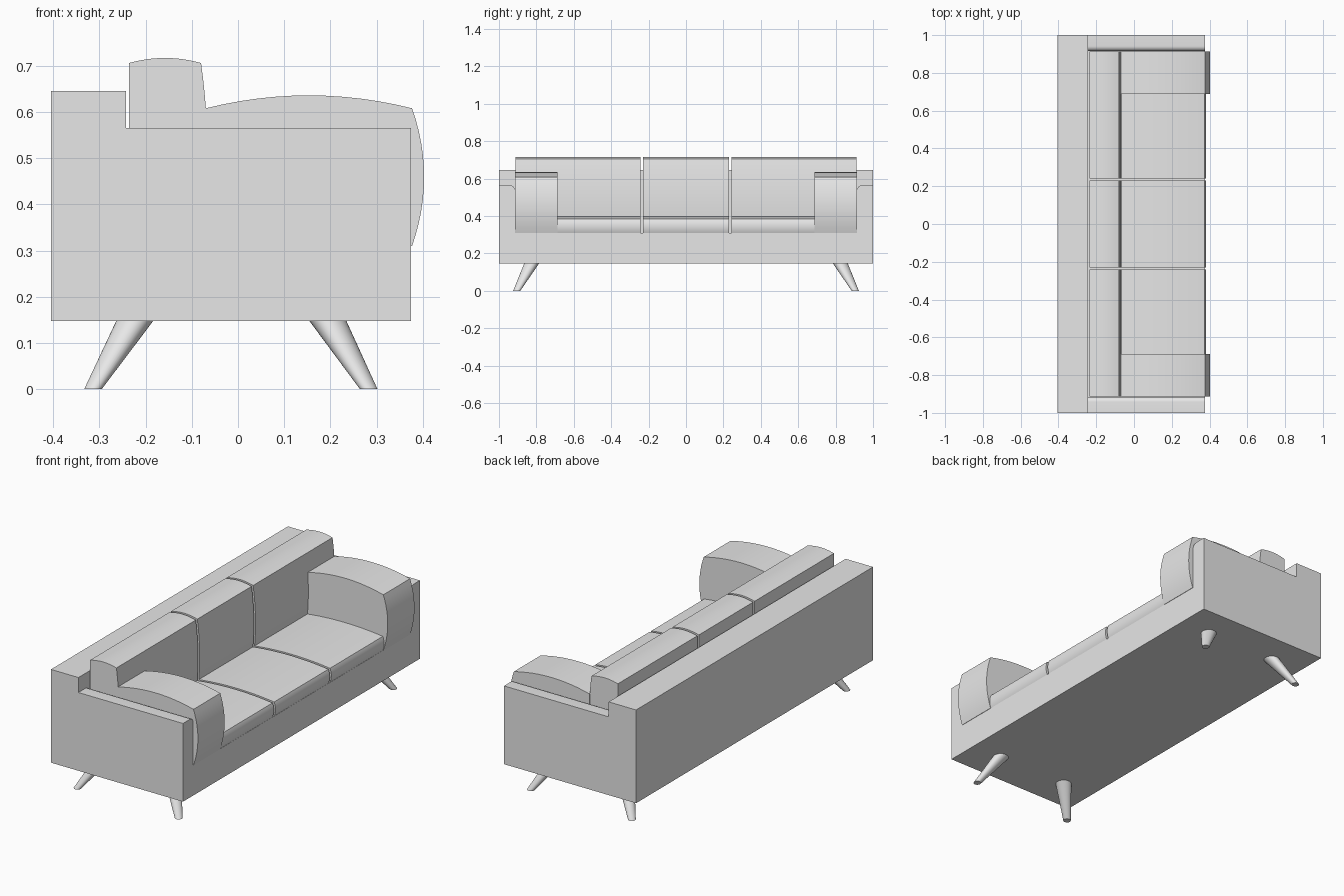
import bpy, bmesh, math
from mathutils import Vector

cube = bpy.data.objects.get("Cube")
if cube:
    bpy.data.objects.remove(cube)

grey = bpy.data.materials.new("light_grey")
grey.use_nodes = True
grey.diffuse_color = (0.8, 0.8, 0.8, 1)
grey.node_tree.nodes["Principled BSDF"].inputs["Base Color"].default_value = (0.8, 0.8, 0.8, 1)


def finish(name, bm):
    bmesh.ops.recalc_face_normals(bm, faces=bm.faces)
    mesh = bpy.data.meshes.new(name)
    bm.to_mesh(mesh)
    bm.free()
    mesh.materials.append(grey)
    ob = bpy.data.objects.new(name, mesh)
    bpy.context.scene.collection.objects.link(ob)
    bpy.ops.object.select_all(action='DESELECT')
    ob.select_set(True)
    bpy.context.view_layer.objects.active = ob
    bpy.ops.object.shade_smooth_by_angle(angle=math.radians(30))
    return ob


def extrude_profile(bm, points, start, end):
    """Extrude a closed outline of 3D points from start to end offset."""
    face = bm.faces.new([bm.verts.new(Vector(p) + Vector(start)) for p in points])
    result = bmesh.ops.extrude_face_region(bm, geom=[face], use_keep_orig=True)
    moved = [v for v in result["geom"] if isinstance(v, bmesh.types.BMVert)]
    bmesh.ops.translate(bm, verts=moved, vec=Vector(end) - Vector(start))


def bulge(a, b, height, steps=12):
    """Points from a up to (not including) b, bowed to the left of travel."""
    a, b = Vector(a), Vector(b)
    side = Vector((a.y - b.y, b.x - a.x)).normalized()
    return [a.lerp(b, i / steps) + side * height * (1 - (2 * i / steps - 1) ** 2)
            for i in range(steps)]


def cushion(name, outline, y0, y1):
    bm = bmesh.new()
    extrude_profile(bm, [(p[0], 0, p[1]) for p in outline], (0, y0, 0), (0, y1, 0))
    return finish(name, bm)


# Frame: tall back plus a channel of base and two arms with rounded inner edges
BACK, SPLIT, FRONT = -0.405, -0.243, 0.375
BOTTOM, DECK, ARM, TOP = 0.147, 0.31, 0.565, 0.645
INNER, ROUND = 0.915, 0.027
half = [(INNER, DECK)]
for i in range(9):
    t = math.pi / 2 * i / 8
    half.append((INNER + ROUND * (1 - math.cos(t)), ARM - ROUND * (1 - math.sin(t))))
half += [(1, ARM), (1, BOTTOM)]
channel = half + [(-y, z) for y, z in reversed(half)]
bm = bmesh.new()
extrude_profile(bm, [(0, y, z) for y, z in channel], (SPLIT, 0, 0), (FRONT, 0, 0))
extrude_profile(bm, [(0, -1, BOTTOM), (0, 1, BOTTOM), (0, 1, TOP), (0, -1, TOP)],
                (BACK, 0, 0), (SPLIT, 0, 0))
finish("sofa_frame", bm)

# Cushion side profiles, drawn clockwise in x and z
seat = ([(-0.075, DECK)] + bulge((-0.075, 0.385), (0.374, 0.385), 0.014)
        + bulge((0.374, 0.385), (0.374, DECK), 0.008) + [(0.374, DECK)])
back = ([(-0.236, DECK)] + bulge((-0.236, 0.706), (-0.08, 0.706), 0.011)
        + bulge((-0.08, 0.706), (-0.08, DECK), 0.014) + [(-0.08, DECK)])
arm = ([(-0.07, DECK)] + bulge((-0.07, 0.608), (0.377, 0.608), 0.028)
       + bulge((0.377, 0.608), (0.377, DECK), 0.026) + [(0.377, DECK)])

# Three seat and back cushions, with an arm cushion at each end
for label, y0, y1 in (("right", -0.912, -0.242), ("middle", -0.229, 0.229),
                      ("left", 0.242, 0.912)):
    cushion(f"{label}_seat_cushion", seat, y0, y1)
    cushion(f"{label}_back_cushion", back, y0, y1)
cushion("right_arm_cushion", arm, -0.914, -0.688)
cushion("left_arm_cushion", arm, 0.688, 0.914)

# Tapered legs splayed towards the corners
for end, top_x, tip_x in (("back", -0.224, -0.314), ("front", 0.195, 0.283)):
    for label, s in (("left", 1), ("right", -1)):
        bm = bmesh.new()
        bmesh.ops.create_cone(bm, cap_ends=True, segments=32, radius1=0.019,
                              radius2=0.04, depth=BOTTOM)
        for v in bm.verts:
            top = v.co.z > 0
            v.co += Vector((top_x if top else tip_x, s * (0.825 if top else 0.905),
                            BOTTOM / 2))
        finish(f"{end}_{label}_leg", bm)
